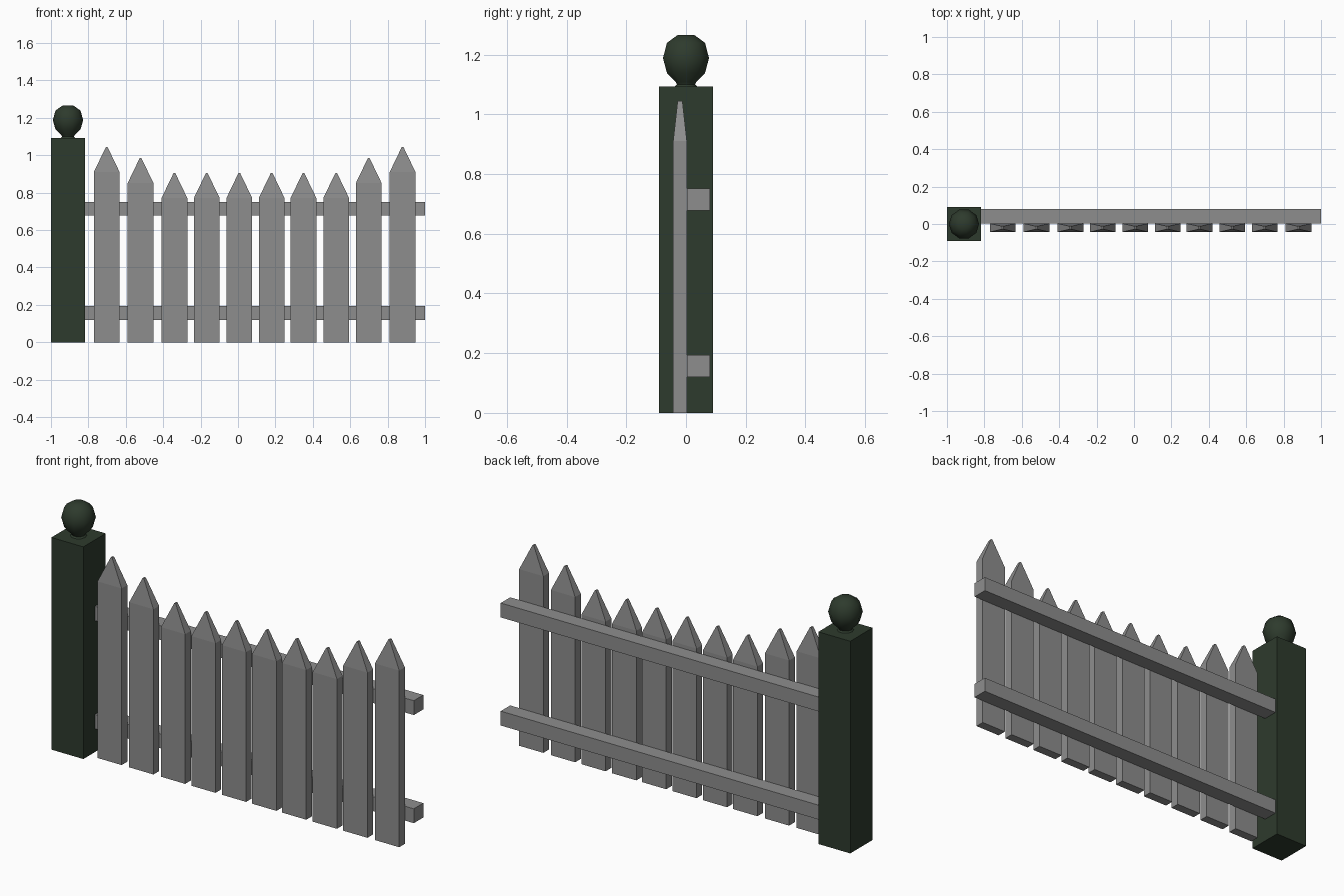
import bpy
import bmesh
import math

cube = bpy.data.objects.get("Cube")
if cube:
    bpy.data.objects.remove(cube, do_unlink=True)


def make_material(name, color):
    mat = bpy.data.materials.new(name)
    mat.use_nodes = True
    mat.diffuse_color = color
    mat.node_tree.nodes["Principled BSDF"].inputs["Base Color"].default_value = color
    return mat


grey = make_material("weathered grey", (0.27, 0.27, 0.27, 1))
green = make_material("dark green", (0.027, 0.043, 0.026, 1))


def finish(name, bm, mat):
    bmesh.ops.recalc_face_normals(bm, faces=bm.faces)
    mesh = bpy.data.meshes.new(name)
    bm.to_mesh(mesh)
    bm.free()
    mesh.materials.append(mat)
    obj = bpy.data.objects.new(name, mesh)
    bpy.context.collection.objects.link(obj)
    return obj


def loft(name, rings, mat):
    """Bridge a stack of equal-sized point rings and cap both ends."""
    bm = bmesh.new()
    loops = [[bm.verts.new(p) for p in ring] for ring in rings]
    n = len(loops[0])
    for low, high in zip(loops, loops[1:]):
        for i in range(n):
            j = (i + 1) % n
            bm.faces.new((low[i], low[j], high[j], high[i]))
    bm.faces.new(loops[0])
    bm.faces.new(loops[-1])
    return finish(name, bm, mat)


def rect(x0, x1, y0, y1, z):
    return [(x0, y0, z), (x1, y0, z), (x1, y1, z), (x0, y1, z)]


def box(name, x, y, z, mat):
    return loft(name, [rect(*x, *y, h) for h in z], mat)


# Gate post
POST_X = -0.909
box("post", (-1, -0.818), (-0.091, 0.091), (0, 1.093), green)

# Turned ball finial on a small neck
profile = [(0.042, 1.09), (0.032, 1.1), (0.036, 1.108), (0.067, 1.138),
           (0.081, 1.188), (0.067, 1.239), (0.03, 1.265)]
SIDES = 10
finial = loft("post_finial", [
    [(POST_X + r * math.cos(math.tau * i / SIDES),
      r * math.sin(math.tau * i / SIDES), z) for i in range(SIDES)]
    for r, z in profile], green)
bpy.context.view_layer.objects.active = finial
finial.select_set(True)
bpy.ops.object.shade_smooth_by_angle(angle=math.radians(50))

# Horizontal rails behind the pickets
for name, z in (("lower_rail", 0.12), ("upper_rail", 0.677)):
    box(name, (-0.83, 1), (0.003, 0.08), (z, z + 0.074), grey)

# Pickets with tapered points, taller towards both ends
centres = [-0.702, -0.521, -0.34, -0.167, 0.007, 0.18, 0.35, 0.525, 0.699, 0.88]
end_heights = [1.045, 0.986]
for i, x in enumerate(centres):
    from_end = min(i, len(centres) - 1 - i)
    top = end_heights[from_end] if from_end < len(end_heights) else 0.906
    w, shoulder = 0.069, top - 0.135
    loft(f"picket_{i + 1}", [
        rect(x - w, x + w, -0.043, 0.003, 0),
        rect(x - w, x + w, -0.043, 0.003, shoulder),
        rect(x - 0.004, x + 0.004, -0.028, -0.012, top)], grey)
